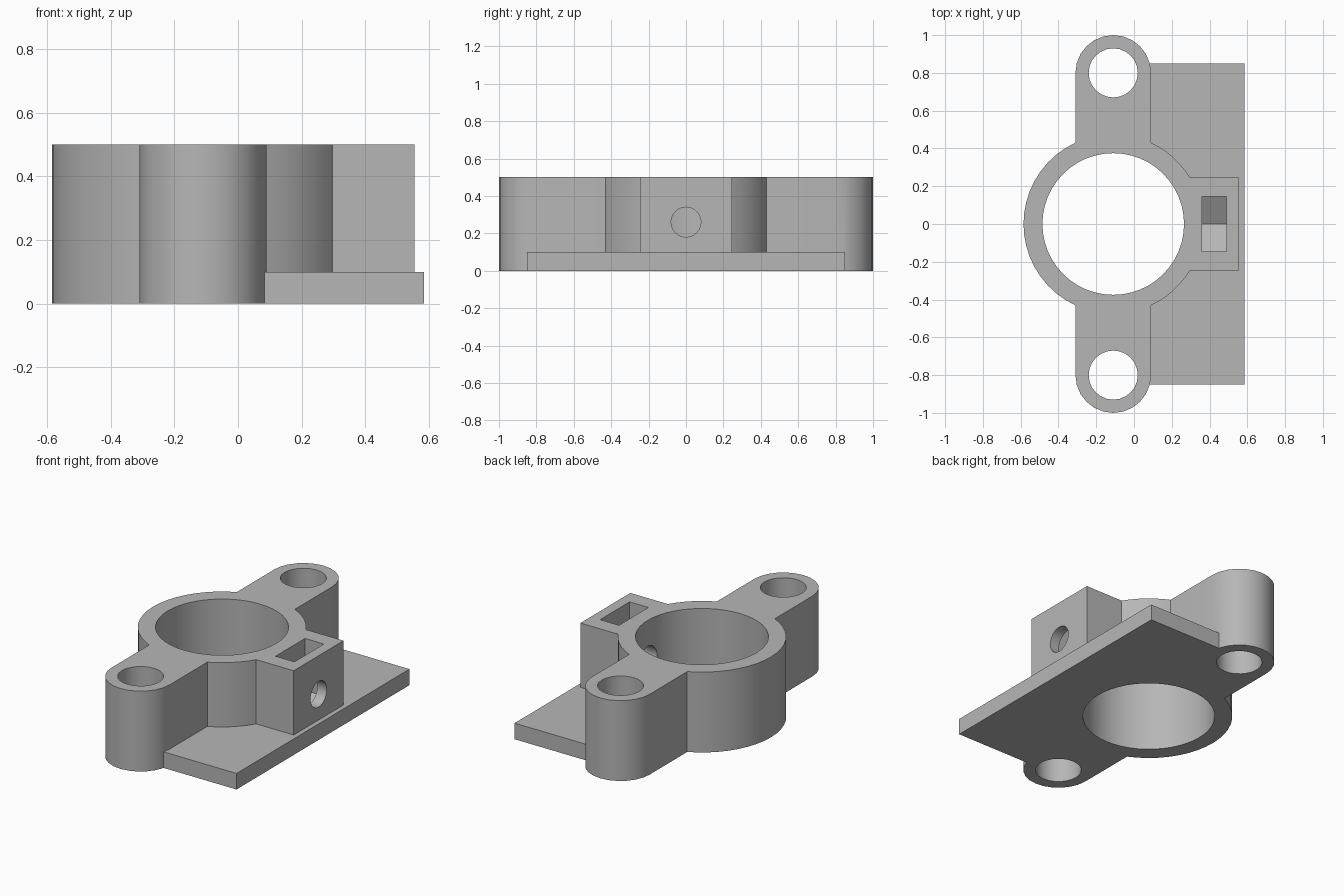
import bpy, bmesh
from math import pi, sin, cos, asin, acos, sqrt
from mathutils import Matrix, Vector

cube = bpy.data.objects.get("Cube")
if cube:
    bpy.data.objects.remove(cube)

CX = -0.11          # bore axis
HEIGHT = 0.5
RING_R, BORE_R = 0.475, 0.375
LUG_Y, LUG_R, LUG_HOLE_R = 0.8, 0.2, 0.13
BLOCK_X, BLOCK_W = 0.555, 0.245
SCREW_Z, SCREW_R = 0.26, 0.08
NUT_W = 0.145       # half width across the nut flats

grey = bpy.data.materials.new("grey plastic")
grey.use_nodes = True
colour = (0.47, 0.47, 0.47, 1)
grey.diffuse_color = colour
grey.node_tree.nodes["Principled BSDF"].inputs["Base Color"].default_value = colour


def arc(x, y, r, start, end, n):
    steps = [start + (end - start) * i / n for i in range(n + 1)]
    return [(x + r * cos(a), y + r * sin(a)) for a in steps]


def circle(x, y, r, n):
    return arc(x, y, r, 0, 2 * pi, n)[:-1]


def prism(name, outline, low, high, along_x=False):
    """Extrude an outline along z, or a (y, z) outline along x."""
    bm = bmesh.new()
    face = bm.faces.new([bm.verts.new((u, v, low)) for u, v in outline])
    top = bmesh.ops.extrude_face_region(bm, geom=[face])["geom"]
    bmesh.ops.translate(bm, vec=(0, 0, high - low),
                        verts=[g for g in top if isinstance(g, bmesh.types.BMVert)])
    if along_x:
        turn = Matrix(((0, 0, 1), (1, 0, 0), (0, 1, 0)))
        bmesh.ops.transform(bm, matrix=turn.to_4x4(), verts=bm.verts)
    bmesh.ops.recalc_face_normals(bm, faces=bm.faces)
    mesh = bpy.data.meshes.new(name)
    bm.to_mesh(mesh)
    bm.free()
    mesh.materials.append(grey)
    obj = bpy.data.objects.new(name, mesh)
    bpy.context.collection.objects.link(obj)
    return obj


def combine(target, other, operation):
    mod = target.modifiers.new(operation, "BOOLEAN")
    mod.operation, mod.object, mod.solver = operation, other, "EXACT"
    bpy.context.view_layer.objects.active = target
    bpy.ops.object.modifier_apply(modifier=mod.name)
    bpy.data.objects.remove(other)


# Body outline: clamp block, ring and two rounded lugs
block_a = asin(BLOCK_W / RING_R)
lug_a = acos(LUG_R / RING_R)
outline = [(BLOCK_X, -BLOCK_W), (BLOCK_X, BLOCK_W)]
outline += arc(CX, 0, RING_R, block_a, lug_a, 6)
outline += arc(CX, LUG_Y, LUG_R, 0, pi, 12)
outline += arc(CX, 0, RING_R, pi - lug_a, pi + lug_a, 18)
outline += arc(CX, -LUG_Y, LUG_R, pi, 2 * pi, 12)
outline += arc(CX, 0, RING_R, -lug_a, -block_a, 6)
body = prism("bearing_bracket", outline, 0, HEIGHT)

# Thin mounting plate along one side
plate = [(0.02, -0.85), (0.585, -0.85), (0.585, 0.85), (0.02, 0.85)]
# keep the inner corners inside the rounded lugs
inner = CX + sqrt(LUG_R ** 2 - (0.85 - LUG_Y) ** 2) - 0.01
plate[0], plate[3] = (inner, -0.85), (inner, 0.85)
combine(body, prism("mounting_plate", plate, 0, 0.1), "UNION")

# Main bore and lug holes
combine(body, prism("bore", circle(CX, 0, BORE_R, 48), -0.1, 0.6), "DIFFERENCE")
for side in (-1, 1):
    hole = prism("lug_hole", circle(CX, side * LUG_Y, LUG_HOLE_R, 24), -0.1, 0.6)
    combine(body, hole, "DIFFERENCE")

# Nut slot with a pointed floor, open at the top
tip = 2 * NUT_W / sqrt(3)
slot = [(-NUT_W, 0.6), (-NUT_W, SCREW_Z - tip / 2), (0, SCREW_Z - tip),
        (NUT_W, SCREW_Z - tip / 2), (NUT_W, 0.6)]
combine(body, prism("nut_slot", slot, 0.36, 0.49, True), "DIFFERENCE")

# Set screw hole from the block face into the bore
screw = prism("screw_hole", circle(0, SCREW_Z, SCREW_R, 24), 0.1, 0.7, True)
combine(body, screw, "DIFFERENCE")

bpy.ops.object.select_all(action="DESELECT")
body.select_set(True)
bpy.context.view_layer.objects.active = body
bpy.ops.object.shade_smooth_by_angle(angle=pi / 6)
